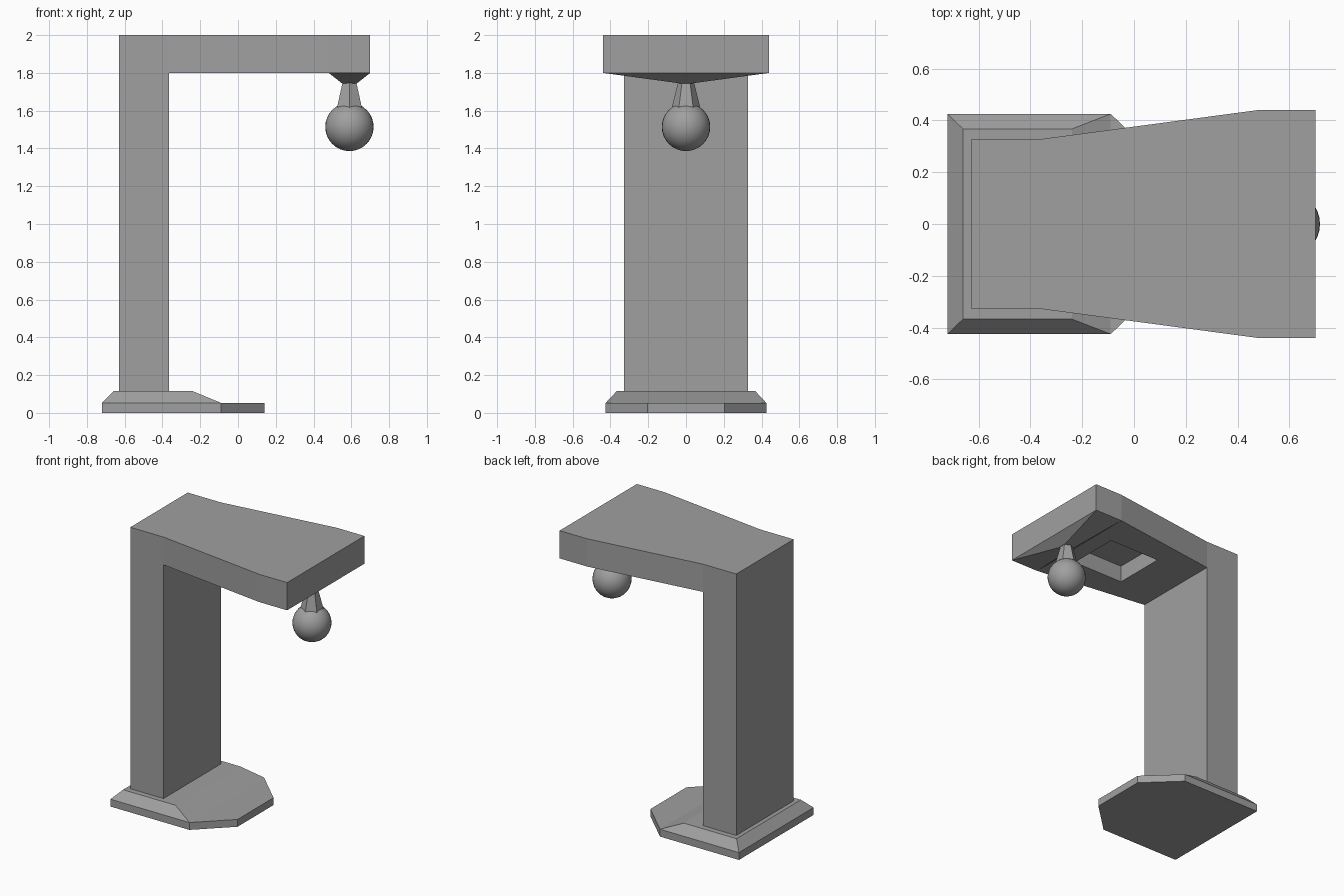
import bpy, bmesh
from mathutils import Matrix, Vector

cube = bpy.data.objects.get("Cube")
if cube:
    bpy.data.objects.remove(cube, do_unlink=True)

grey = bpy.data.materials.new("plain_grey")
grey.use_nodes = True
color = (0.35, 0.35, 0.35, 1)
grey.diffuse_color = color
grey.node_tree.nodes["Principled BSDF"].inputs["Base Color"].default_value = color


def finish(name, bm):
    bmesh.ops.recalc_face_normals(bm, faces=bm.faces)
    mesh = bpy.data.meshes.new(name)
    bm.to_mesh(mesh)
    bm.free()
    mesh.materials.append(grey)
    obj = bpy.data.objects.new(name, mesh)
    bpy.context.collection.objects.link(obj)
    return obj


def extrude_to(bm, face, xs, half_y, z):
    """Extrude a four-sided face into a new rectangle at height z."""
    new = bmesh.ops.extrude_discrete_faces(bm, faces=[face])["faces"][0]
    mid = sum(v.co.x for v in new.verts) / 4
    for v in new.verts:
        v.co = (xs[0] if v.co.x < mid else xs[1],
                half_y if v.co.y > 0 else -half_y, z)


# Base: tapered slab with a raised, bevelled plinth at the back
bm = bmesh.new()
stations = [(-0.72, 0.425), (-0.09, 0.425), (0.14, 0.205)]
rings = [[bm.verts.new((x, y, z)) for y, z in
          ((-w, 0), (w, 0), (w, 0.053), (-w, 0.053))] for x, w in stations]
tops = []
for a, b in zip(rings, rings[1:]):
    quads = [bm.faces.new((a[i], b[i], b[(i + 1) % 4], a[(i + 1) % 4]))
             for i in range(4)]
    tops.append(quads[2])
bm.faces.new(rings[0])
bm.faces.new(rings[-1])
extrude_to(bm, tops[0], (-0.66, -0.24), 0.367, 0.115)
finish("base", bm)

# Column and flared arm in one body, with the lamp mount under the tip
bm = bmesh.new()
stations = [(-0.63, 0.327), (-0.365, 0.327), (0.48, 0.44), (0.70, 0.44)]
rings = [[bm.verts.new((x, y, z)) for y, z in
          ((-w, 1.8), (w, 1.8), (w, 2), (-w, 2))] for x, w in stations]
under = []
for a, b in zip(rings, rings[1:]):
    quads = [bm.faces.new((a[i], b[i], b[(i + 1) % 4], a[(i + 1) % 4]))
             for i in range(4)]
    under.append(quads[0])
bm.faces.new(rings[0])
bm.faces.new(rings[-1])
extrude_to(bm, under[0], (-0.63, -0.365), 0.327, 0.11)
extrude_to(bm, under[2], (0.55, 0.63), 0.035, 1.745)
body = finish("column_and_arm", bm)

# Rectangular recess in the underside of the arm
bm = bmesh.new()
bmesh.ops.create_cube(bm, size=1, matrix=Matrix.LocRotScale(
    Vector((0.157, 0, 1.82)), None, Vector((0.405, 0.38, 0.2))))
cutter = finish("recess_cutter", bm)
cutter.hide_render = True
cut = body.modifiers.new("recess", "BOOLEAN")
cut.operation = "DIFFERENCE"
cut.solver = "EXACT"
cut.object = cutter
bpy.context.view_layer.objects.active = body
bpy.ops.object.modifier_apply(modifier=cut.name)
bpy.data.objects.remove(cutter, do_unlink=True)

# Six-sided lamp neck
bm = bmesh.new()
bmesh.ops.create_cone(bm, cap_ends=True, segments=6, radius1=0.08, radius2=0.042,
                      depth=0.15, matrix=Matrix.Translation((0.59, 0, 1.675)))
finish("lamp_neck", bm)

# Round bulb
bm = bmesh.new()
bmesh.ops.create_uvsphere(bm, u_segments=32, v_segments=16, radius=0.128,
                          matrix=Matrix.Translation((0.59, 0, 1.514)))
for f in bm.faces:
    f.smooth = True
finish("bulb", bm)
